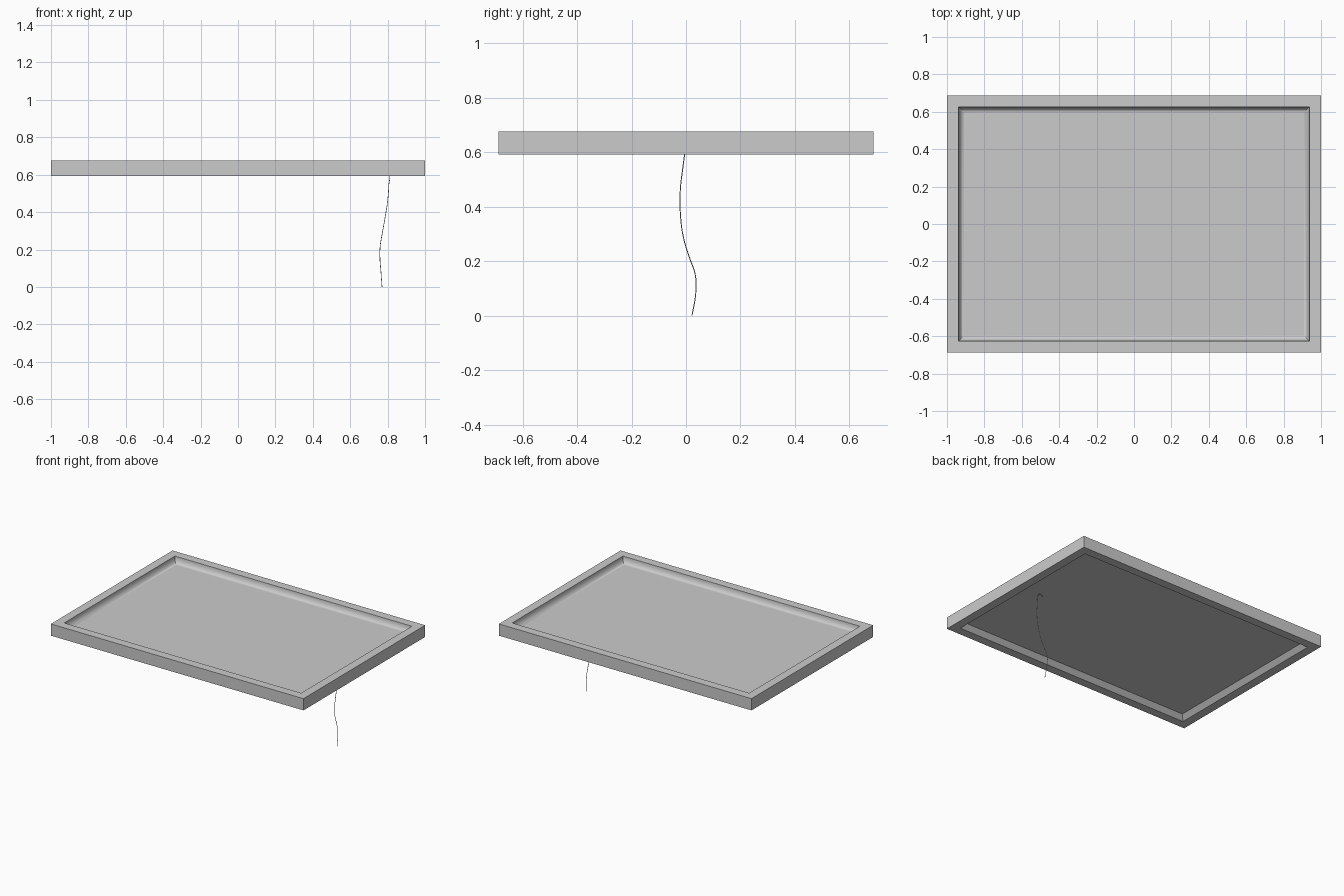
import bpy, bmesh, math

if "Cube" in bpy.data.objects:
    bpy.data.objects.remove(bpy.data.objects["Cube"])

HX, HY = 1.0, 0.688          # outer half sizes
Z0, Z1 = 0.592, 0.676        # frame bottom and top
P0, P1 = 0.624, 0.632        # panel bottom and top


def finish(name, bm):
    bmesh.ops.recalc_face_normals(bm, faces=bm.faces)
    me = bpy.data.meshes.new(name)
    bm.to_mesh(me)
    bm.free()
    ob = bpy.data.objects.new(name, me)
    bpy.context.collection.objects.link(ob)
    return ob


# Frame: moulding profile (inset, z) swept around four mitred corners
cove = []
for i in range(7):
    a = math.pi / 2 * i / 6
    cove.append((0.062 + 0.03 * (1 - math.cos(a)), Z1 - (Z1 - P1) * math.sin(a)))
profile = [(0, Z0), (0, Z1)] + cove + [(0.092, P0), (0.062, Z0)]

bm = bmesh.new()
rings = [[bm.verts.new((sx * (HX - d), sy * (HY - d), z)) for d, z in profile]
         for sx, sy in ((-1, -1), (1, -1), (1, 1), (-1, 1))]
n = len(profile)
for c in range(4):
    a, b = rings[c], rings[(c + 1) % 4]
    for i in range(n):
        j = (i + 1) % n
        bm.faces.new((a[i], b[i], b[j], a[j]))
frame = finish("frame", bm)
bpy.context.view_layer.objects.active = frame
frame.select_set(True)
bpy.ops.object.shade_smooth_by_angle(angle=math.radians(30))

# Thin panel held inside the frame
bm = bmesh.new()
bmesh.ops.create_cube(bm, size=1)
for v in bm.verts:
    v.co = (v.co.x * 2 * (HX - 0.09), v.co.y * 2 * (HY - 0.09), P1 if v.co.z > 0 else P0)
finish("panel", bm)

# Thin cord hooked under the panel and hanging to the ground
path = [(0.77, 0.0, 0.612), (0.79, 0.0, 0.622), (0.806, -0.002, 0.612),
        (0.806, -0.012, 0.54), (0.800, -0.021, 0.46), (0.788, -0.021, 0.38),
        (0.772, -0.010, 0.29), (0.760, 0.012, 0.215), (0.759, 0.034, 0.15),
        (0.764, 0.036, 0.085), (0.770, 0.022, 0.0)]
cu = bpy.data.curves.new("cord", 'CURVE')
cu.dimensions = '3D'
cu.bevel_depth = 0.0018
cu.bevel_resolution = 1
cu.resolution_u = 6
cu.use_fill_caps = True
sp = cu.splines.new('BEZIER')
sp.bezier_points.add(len(path) - 1)
for p, co in zip(sp.bezier_points, path):
    p.co = co
    p.handle_left_type = p.handle_right_type = 'AUTO'
cord = bpy.data.objects.new("cord", cu)
bpy.context.collection.objects.link(cord)
